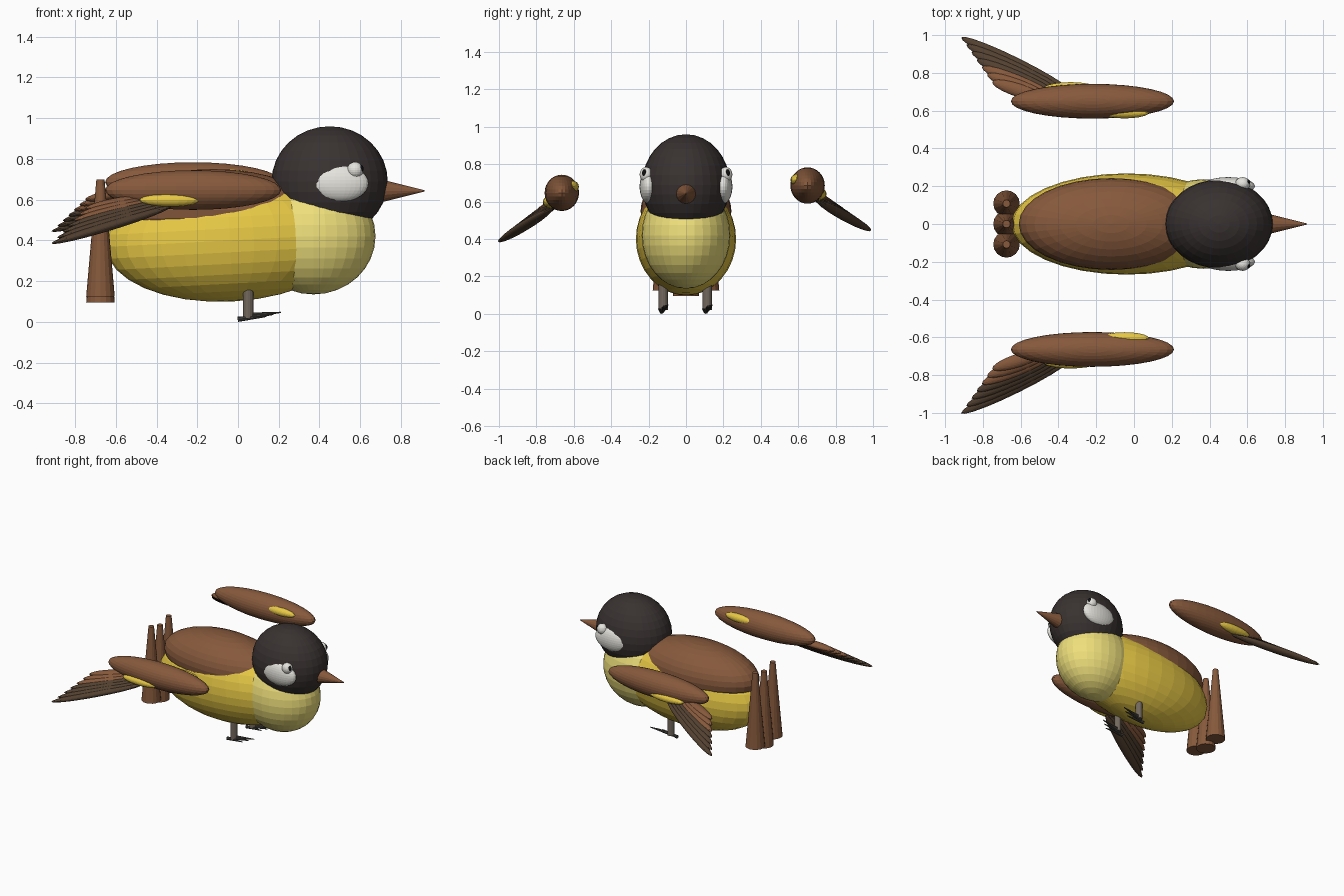
import bpy, math
from mathutils import Vector

if "Cube" in bpy.data.objects:
    bpy.data.objects.remove(bpy.data.objects["Cube"])


def mat(name, r, g, b):
    m = bpy.data.materials.new(name)
    m.diffuse_color = (r, g, b, 1)
    m.use_nodes = True
    m.node_tree.nodes["Principled BSDF"].inputs["Base Color"].default_value = m.diffuse_color
    return m


YELLOW = mat("yellow", 0.80, 0.58, 0.06)
PALE = mat("pale_yellow", 0.86, 0.74, 0.20)
BROWN = mat("brown", 0.24, 0.10, 0.045)
DARK = mat("dark_brown", 0.085, 0.052, 0.03)
BLACK = mat("black", 0.04, 0.032, 0.03)
WHITE = mat("white", 0.78, 0.77, 0.72)
GREY = mat("grey", 0.17, 0.14, 0.11)
CLAW = mat("claw", 0.06, 0.055, 0.05)
PUPIL = mat("pupil", 0.005, 0.005, 0.005)


def finish(name, m):
    o = bpy.context.object
    o.name = name
    o.data.materials.append(m)
    return o


def ball(name, loc, radii, m, rot=(0, 0, 0), seg=32, rings=16):
    bpy.ops.mesh.primitive_uv_sphere_add(segments=seg, ring_count=rings, radius=1,
                                         location=loc, rotation=rot)
    bpy.context.object.scale = radii
    return finish(name, m)


def cone(name, a, b, r1, r2, m, sides=16):
    a, b = Vector(a), Vector(b)
    d = b - a
    bpy.ops.mesh.primitive_cone_add(vertices=sides, radius1=r1, radius2=r2,
                                    depth=d.length, location=(a + b) / 2,
                                    rotation=d.to_track_quat('Z', 'Y').to_euler())
    return finish(name, m)


def feather(name, a, b, m):
    d = b - a
    rot = d.to_track_quat('X', 'Z').to_euler()
    return ball(name, (a + b) / 2, (d.length / 2, 0.036, 0.024), m, rot, 20, 12)


# Body, breast, back and head
ball("body", (-0.04, 0, 0.40), (0.61, 0.268, 0.30), YELLOW, (0, math.radians(-3), 0))
ball("breast", (0.37, 0, 0.42), (0.305, 0.237, 0.285), PALE)
ball("back", (-0.12, 0, 0.55), (0.49, 0.243, 0.20), BROWN)
ball("head", (0.45, 0, 0.69), (0.285, 0.235, 0.27), BLACK)
cone("beak", (0.68, 0, 0.643), (0.915, 0, 0.643), 0.062, 0.003, BROWN)

# Tail feathers: three upright tapered cones
for i, y in enumerate((-0.108, 0, 0.108)):
    z = 0.095 if y == 0 else 0.125
    cone(f"tail_feather_{i}", (-0.675, y, z), (-0.675, y, z + 0.575), 0.07, 0.02, BROWN)

for s, side in ((-1, "near"), (1, "far")):
    # Face
    ball(f"{side}_cheek", (0.50, s * 0.2, 0.68), (0.14, 0.048, 0.09), WHITE)
    ball(f"{side}_eye", (0.575, s * 0.212, 0.745), (0.04, 0.036, 0.04), WHITE, seg=20, rings=12)
    ball(f"{side}_pupil", (0.602, s * 0.222, 0.752), (0.014, 0.014, 0.02), PUPIL, seg=12, rings=8)

    # Leg and toes
    y = s * 0.118 - 0.004
    cone(f"{side}_leg", (0.05, y, 0.02), (0.05, y, 0.18), 0.025, 0.025, GREY)
    for k in range(3):
        x0, z0, dy = 0.035 * k, 0.013 + 0.01 * k, 0.016 * (k - 1)
        cone(f"{side}_toe_{k}", (x0, y + dy * 0.5, z0),
             (x0 + 0.14, y + dy * 1.6, z0 + 0.014), 0.013, 0.003, CLAW, 8)

    # Wings are detached, the far one slightly raised
    def wp(x, y, z):
        return Vector((x, s * y - 0.007, z + (0.06 * y if s > 0 else 0)))

    ball(f"{side}_wing", wp(-0.22, 0.657, 0.647), (0.432, 0.092, 0.097), BROWN)
    ball(f"{side}_outer_patch", wp(-0.335, 0.722, 0.598), (0.148, 0.036, 0.032), YELLOW,
         seg=20, rings=12)
    ball(f"{side}_inner_patch", wp(-0.05, 0.598, 0.680), (0.13, 0.032, 0.032), YELLOW,
         seg=20, rings=12)

    # Flight feathers fan outward, back and down
    n = 7
    for i in range(n):
        t = i / (n - 1)
        root = wp(-0.47 + 0.14 * t, 0.67 + 0.035 * t, 0.61 - 0.045 * t)
        tip = wp(-0.75 - 0.165 * t, 0.76 + 0.235 * t, 0.555 - 0.17 * t)
        feather(f"{side}_feather_{i}", root, tip, BROWN if i < 3 else DARK)
